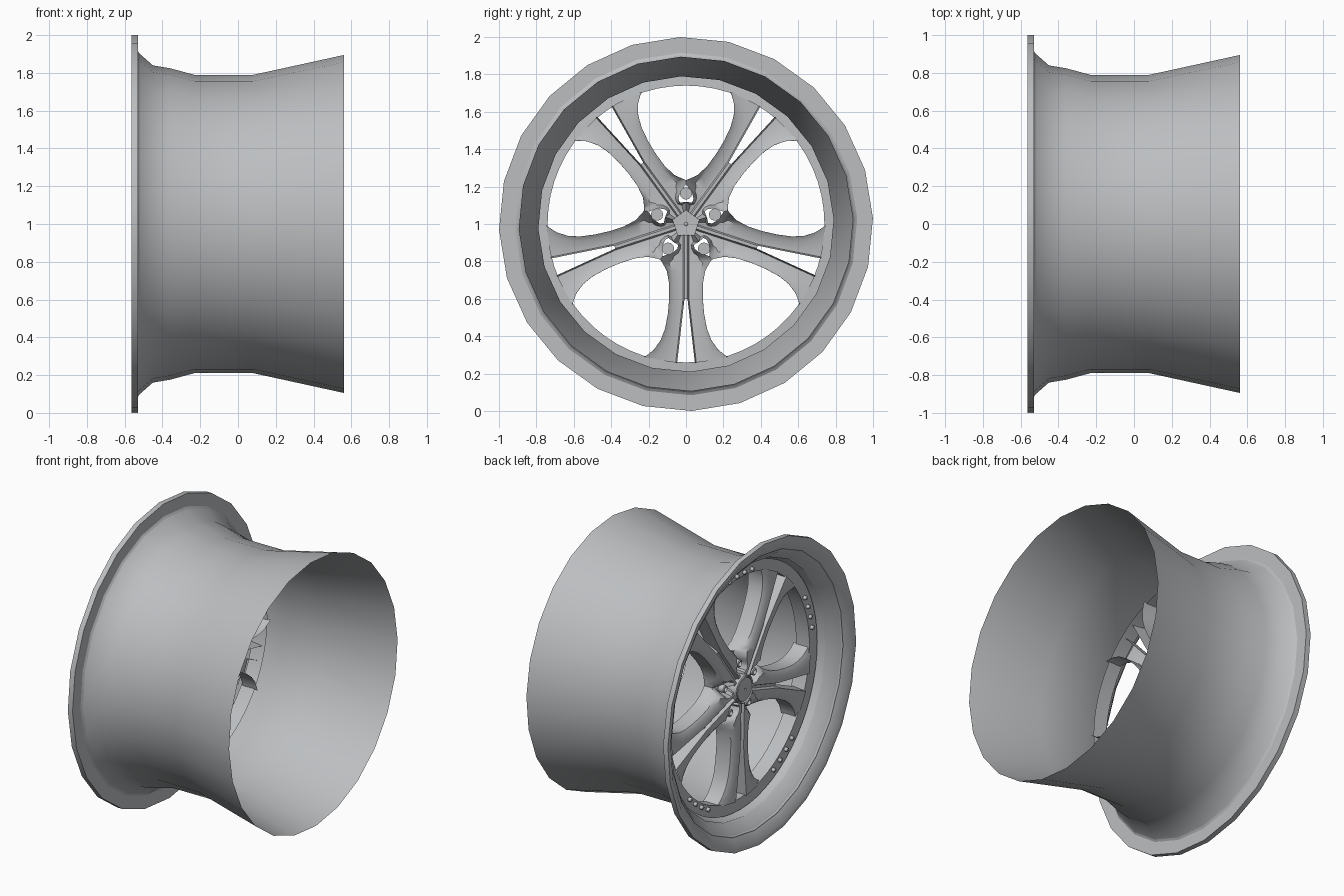
import bpy, bmesh
from math import sin, cos, tan, pi, radians, sqrt

cube = bpy.data.objects.get("Cube")
if cube:
    bpy.data.objects.remove(cube)


def material(name, colour):
    m = bpy.data.materials.new(name)
    m.use_nodes = True
    m.diffuse_color = colour
    m.node_tree.nodes["Principled BSDF"].inputs["Base Color"].default_value = colour
    return m


silver = material("silver grey", (0.5, 0.515, 0.53, 1))


def finish(bm, name, angle=38, normals=True):
    bmesh.ops.remove_doubles(bm, verts=bm.verts, dist=0.0005)
    if normals:
        bmesh.ops.recalc_face_normals(bm, faces=bm.faces)
    me = bpy.data.meshes.new(name)
    bm.to_mesh(me)
    bm.free()
    ob = bpy.data.objects.new(name, me)
    bpy.context.collection.objects.link(ob)
    me.materials.append(silver)
    bpy.ops.object.select_all(action="DESELECT")
    ob.select_set(True)
    bpy.context.view_layer.objects.active = ob
    bpy.ops.object.shade_smooth_by_angle(angle=radians(angle))
    return ob


def lathe(bm, profile, sides, centre=(0, 0), start=0.0):
    """Turn (x, radius) points around an axis along x."""
    rings = []
    for i in range(sides):
        a = start + 2 * pi * i / sides
        rings.append([bm.verts.new((x, centre[0] + r * cos(a), 1 + centre[1] + r * sin(a)))
                      for x, r in profile])
    for i in range(sides):
        p, q = rings[i], rings[(i + 1) % sides]
        for j in range(len(profile) - 1):
            quad = (p[j], p[j + 1], q[j + 1], q[j])
            bm.faces.new(quad)


def polar(radius, degrees):
    return radius * cos(radians(degrees)), radius * sin(radians(degrees))


# Barrel with its stepped outer lip
bm = bmesh.new()
lathe(bm, [(0.56, 0.895), (0.08, 0.79), (-0.23, 0.79), (-0.36, 0.825), (-0.45, 0.84),
           (-0.53, 0.91), (-0.53, 1), (-0.565, 1), (-0.565, 0.97), (-0.51, 0.885),
           (-0.45, 0.837)], 24, start=radians(91.8))
finish(bm, "barrel")

# Ring that carries the spoke ends
bm = bmesh.new()
lathe(bm, [(-0.3, 0.74), (-0.4, 0.74), (-0.405, 0.815)], 60)
finish(bm, "spoke_ring")

# Spoke rows: distance along spoke, outer half width, lug hole gap
ROWS = [(0.06, None, 0), (0.095, None, 0), (0.112, None, 0.04), (0.133, None, 0.05),
        (0.155, None, 0.04), (0.172, None, 0), (0.19, None, 0), (0.21, 0.125, 0),
        (0.25, 0.103, 0), (0.32, 0.09, 0), (0.4, 0.09, 0), (0.48, 0.097, 0),
        (0.56, 0.112, 0), (0.62, 0.135, 0), (0.67, 0.17, 0), (0.7, 0.206, 0),
        (0.745, 0.225, 0)]
SLIT, RIM = 0.4, 0.745


def row_points(d, width, gap):
    """Cross-section of half a spoke as (distance, offset, x)."""
    front = -0.425 + 0.02 * d
    hub = width is None
    edge = d * tan(pi / 5) - gap if hub else width
    inner = max(0.008, 0.008 + (d - SLIT) * 0.115)
    lip = inner + 0.008
    shoulder = lip + (edge - lip) * (0.45 if hub else 0.68)
    drop = 0.07 if hub else max(0.022, 0.07 - (d - 0.19) * 0.6)
    pts = [(inner, front + (0.02 if d <= SLIT else 0.09)), (lip, front),
           (shoulder, front + 0.004), (edge, front + drop), (edge * 0.99, front + 0.13)]
    if d == RIM:
        return [(sqrt(RIM ** 2 - s * s), s, x) for s, x in pts]
    return [(d, s, x) for s, x in pts]


# Five split spokes, each made of two mirrored halves
bm = bmesh.new()
for k in range(5):
    a = radians(270 + 72 * k)
    halves = []
    for side in (1, -1):
        grid = []
        for row in ROWS:
            grid.append([bm.verts.new((x, d * cos(a) - side * s * sin(a),
                                       1 + d * sin(a) + side * s * cos(a)))
                         for d, s, x in row_points(*row)])
        halves.append(grid)
        for i in range(len(ROWS) - 1):
            walled = ROWS[i][0] >= 0.19
            for j in range(4 if walled else 3):
                quad = [grid[i][j], grid[i + 1][j], grid[i + 1][j + 1], grid[i][j + 1]]
                bm.faces.new(quad[::side])
    # Groove floor between the halves, up to the slit
    for i, row in enumerate(ROWS[:-1]):
        if row[0] < SLIT:
            bm.faces.new((halves[0][i][0], halves[1][i][0],
                          halves[1][i + 1][0], halves[0][i + 1][0]))
finish(bm, "split_spokes", 42)

# Centre cap with a recessed seam and a small middle dimple
bm = bmesh.new()
lathe(bm, [(-0.36, 0.092), (-0.435, 0.092), (-0.44, 0.086), (-0.425, 0.083),
           (-0.425, 0.078), (-0.437, 0.076), (-0.44, 0.01), (-0.43, 0.0)], 32)
finish(bm, "centre_cap")

# Lug nuts in the pockets, one below each window
bm = bmesh.new()
for k in range(5):
    c = polar(0.163, 90 + 72 * k)
    lathe(bm, [(-0.3, 0.0), (-0.3, 0.033), (-0.36, 0.033), (-0.365, 0.026),
               (-0.4, 0.024), (-0.405, 0.016), (-0.385, 0.014), (-0.385, 0.0)], 12, c)
finish(bm, "lug_nuts")

# Rivets along the ring, four outside each window
bm = bmesh.new()
for k in range(5):
    for step in (-1.5, -0.5, 0.5, 1.5):
        c = polar(0.765, 90 + 72 * k + step * 6)
        lathe(bm, [(-0.395, 0.014), (-0.415, 0.014), (-0.422, 0.009), (-0.424, 0.0)], 8, c)
finish(bm, "ring_rivets")
